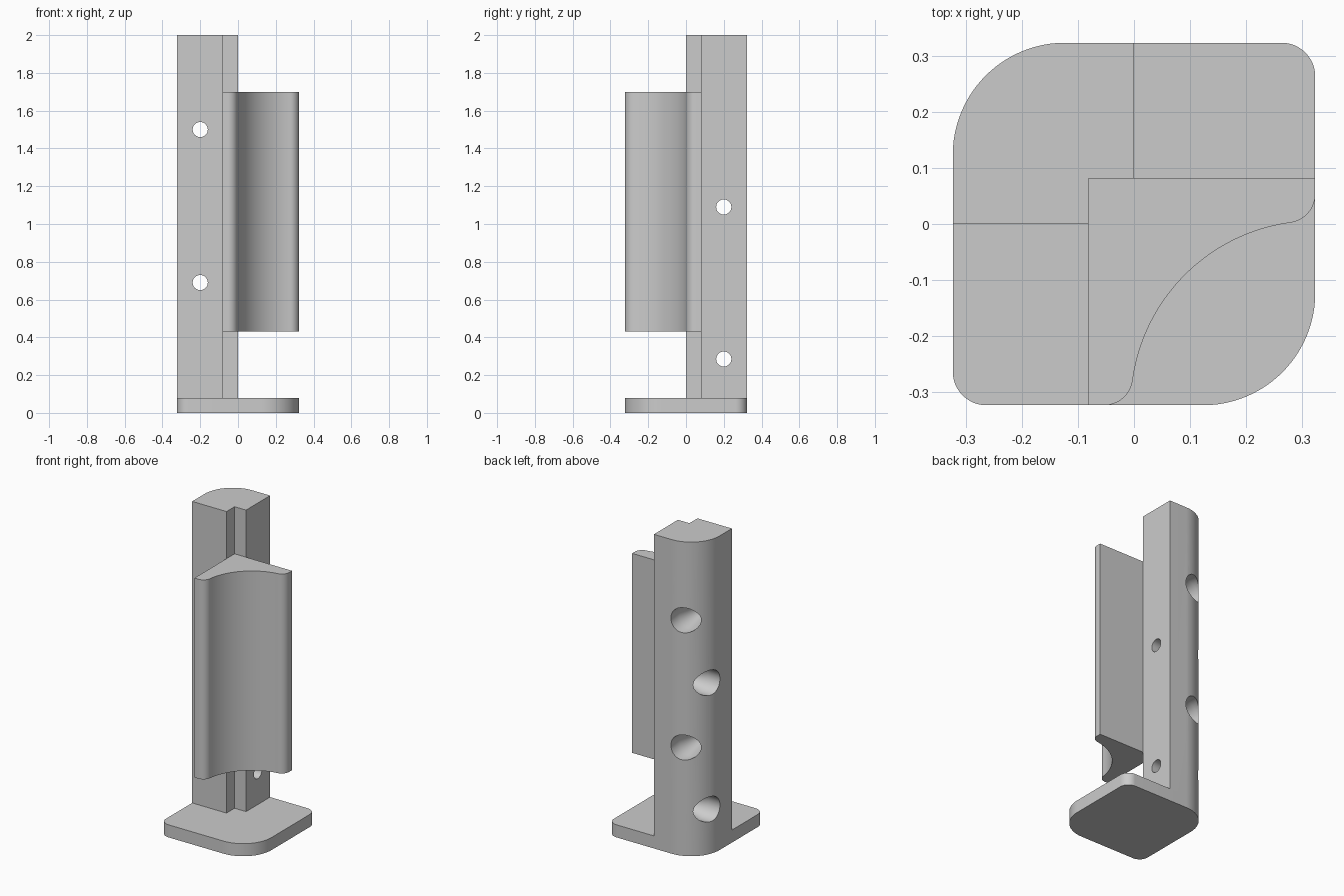
import bpy, bmesh
from math import sin, cos, atan2, radians
from mathutils import Vector

cube = bpy.data.objects.get("Cube")
if cube:
    bpy.data.objects.remove(cube, do_unlink=True)

H = 0.323             # half width of the footprint
BIG, SMALL = 0.2, 0.06
BASE_TOP = 0.08
NOTCH = 0.081

grey = bpy.data.materials.new("plain grey")
grey.use_nodes = True
grey.diffuse_color = (0.6, 0.6, 0.6, 1)
grey.node_tree.nodes["Principled BSDF"].inputs["Base Color"].default_value = grey.diffuse_color


def arc(cx, cy, r, start, end, n=16):
    """Points along an arc, angles in degrees."""
    steps = [radians(start + (end - start) * i / n) for i in range(n + 1)]
    return [(cx + r * cos(a), cy + r * sin(a)) for a in steps]


def finish(name, bm):
    bmesh.ops.recalc_face_normals(bm, faces=bm.faces)
    mesh = bpy.data.meshes.new(name)
    bm.to_mesh(mesh)
    bm.free()
    mesh.materials.append(grey)
    obj = bpy.data.objects.new(name, mesh)
    bpy.context.collection.objects.link(obj)
    return obj


def extrude(name, outline, z0, z1):
    """Prism from a flat outline."""
    bm = bmesh.new()
    face = bm.faces.new([bm.verts.new((x, y, z0)) for x, y in outline])
    top = bmesh.ops.extrude_face_region(bm, geom=[face])["geom"]
    verts = [v for v in top if isinstance(v, bmesh.types.BMVert)]
    bmesh.ops.translate(bm, verts=verts, vec=(0, 0, z1 - z0))
    return finish(name, bm)


def screw_cutter(name, place, sides=48):
    """Stepped bore: wide head pocket tapering to a narrow through hole."""
    bm = bmesh.new()
    profile = [(-0.1, 0.04), (0.12, 0.04), (0.24, 0.08), (0.45, 0.08)]
    rings = []
    for depth, r in profile:
        ring = arc(0, 0, r, 0, 360, sides)[:-1]
        rings.append([bm.verts.new(place(u, v, depth)) for u, v in ring])
    for a, b in zip(rings, rings[1:]):
        for i in range(sides):
            j = (i + 1) % sides
            bm.faces.new((a[i], a[j], b[j], b[i]))
    bm.faces.new(rings[0])
    bm.faces.new(rings[-1])
    obj = finish(name, bm)
    obj.hide_render = True
    return obj


# Foot plate: square with two large and two small rounded corners
corners = [(1, 1, SMALL, 0), (-1, 1, BIG, 90), (-1, -1, SMALL, 180), (1, -1, BIG, 270)]
plate = []
for sx, sy, r, a in corners:
    plate += arc(sx * (H - r), sy * (H - r), r, a, a + 90, 24)
foot_plate = extrude("foot_plate", plate, 0, BASE_TOP)

# Post: rounded outer corner, square notch on the inner corner
post_outline = [(-NOTCH, 0), (-NOTCH, NOTCH), (0, NOTCH), (0, H)]
post_outline += arc(BIG - H, H - BIG, BIG, 90, 180, 24) + [(-H, 0)]
post = extrude("post", post_outline, BASE_TOP, 2)

# Screw holes, alternating between the back and the side
cutters = [screw_cutter("back_bore", lambda u, v, d, z=z: (u - 0.2, d, v + z))
           for z in (0.69, 1.5)]
cutters += [screw_cutter("side_bore", lambda u, v, d, z=z: (-d, u + 0.2, v + z))
            for z in (0.285, 1.09)]
bpy.context.view_layer.objects.active = post
for cutter in cutters:
    mod = post.modifiers.new("bore", "BOOLEAN")
    mod.operation = "DIFFERENCE"
    mod.solver = "EXACT"
    mod.object = cutter
    bpy.ops.object.modifier_apply(modifier=mod.name)
    bpy.data.objects.remove(cutter, do_unlink=True)

# Corner block: hollow front face with rounded lips, symmetric about the diagonal
lip = Vector((0.272, 0.053))
lip_r = H - lip.x
hollow = Vector((H, -H))
to_lip = lip - hollow
hollow_r = to_lip.length - lip_r
ang = atan2(to_lip.y, to_lip.x) * 180 / 3.14159265
outline = [(-NOTCH, NOTCH), (H, NOTCH)]
lip_arc = arc(lip.x, lip.y, lip_r, 0, ang - 180, 16)
outline += lip_arc
outline += arc(hollow.x, hollow.y, hollow_r, ang, 270 - ang, 40)[1:-1]
outline += [(-y, -x) for x, y in reversed(lip_arc)]
outline += [(-NOTCH, -H)]
block = extrude("corner_block", outline, 0.43, 1.7)

# Smooth rounded surfaces, keep hard edges
bpy.ops.object.select_all(action="DESELECT")
for obj in (foot_plate, post, block):
    obj.select_set(True)
bpy.context.view_layer.objects.active = post
bpy.ops.object.shade_smooth_by_angle(angle=radians(30))
